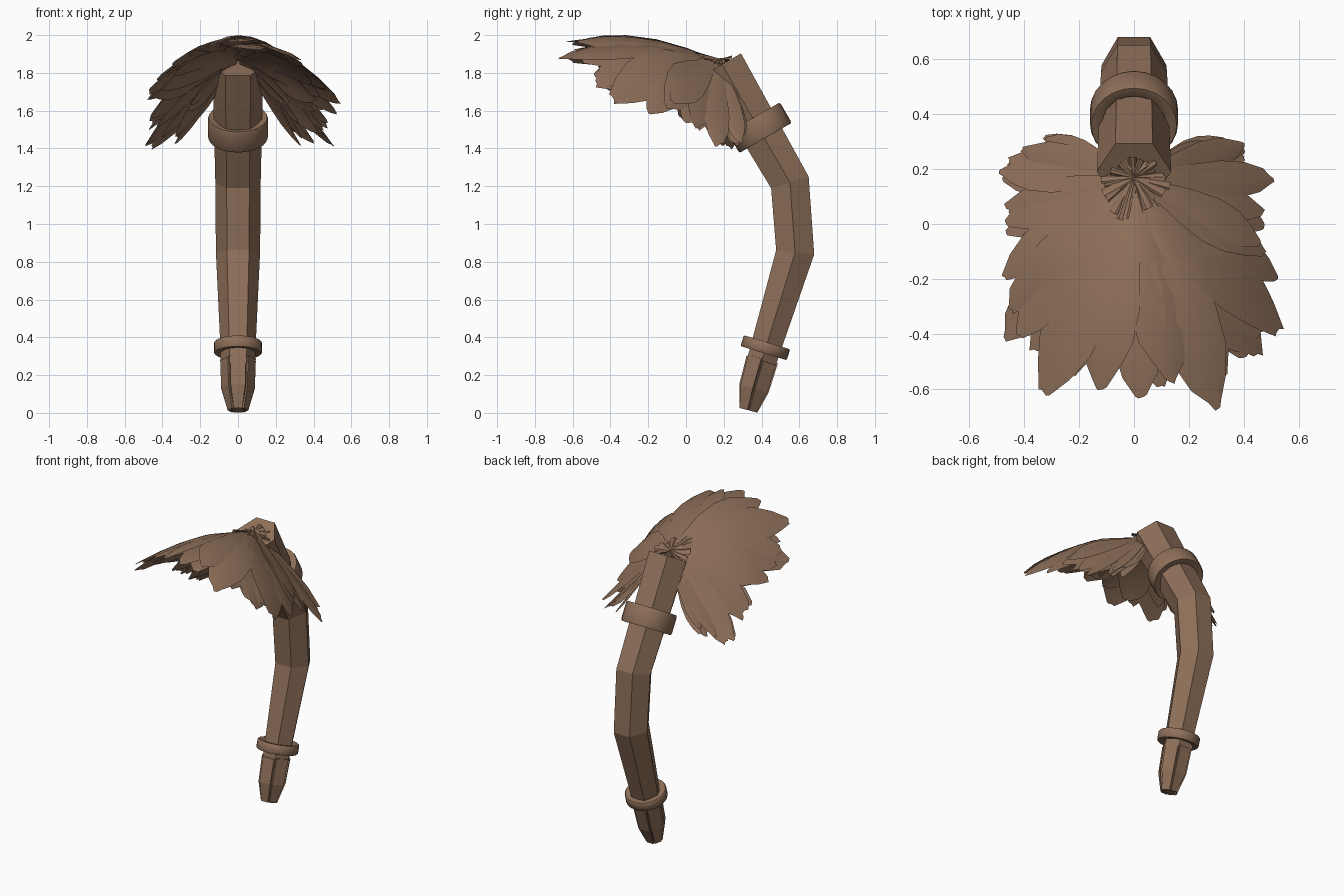
import bpy, bmesh, math, random
from mathutils import Vector

if "Cube" in bpy.data.objects:
    bpy.data.objects.remove(bpy.data.objects["Cube"])

random.seed(11)

bark = bpy.data.materials.new("bark_brown")
bark.diffuse_color = (0.27, 0.16, 0.10, 1)
bark.use_nodes = True
bark.node_tree.nodes["Principled BSDF"].inputs["Base Color"].default_value = bark.diffuse_color


def finish(name, bm, smooth=None, recalc=True):
    if recalc:
        bmesh.ops.recalc_face_normals(bm, faces=bm.faces)
    me = bpy.data.meshes.new(name)
    bm.to_mesh(me)
    bm.free()
    me.materials.append(bark)
    ob = bpy.data.objects.new(name, me)
    bpy.context.collection.objects.link(ob)
    if smooth:
        bpy.ops.object.select_all(action='DESELECT')
        ob.select_set(True)
        bpy.context.view_layer.objects.active = ob
        bpy.ops.object.shade_smooth_by_angle(angle=math.radians(smooth))
    return ob


def section(y, z, r, tangent, angles):
    """Points around a centre in the plane square to a tangent (ty, tz)."""
    t = Vector((0, *tangent)).normalized()
    n = Vector((0, t.z, -t.y))
    return [Vector((r * math.cos(a), y, z)) + n * r * math.sin(a) for a in angles]


def path_tangents(path):
    out = []
    for i in range(len(path)):
        a, b = path[max(i - 1, 0)], path[min(i + 1, len(path) - 1)]
        p = path[i]
        d1 = Vector((p[0] - a[0], p[1] - a[1]))
        d2 = Vector((b[0] - p[0], b[1] - p[1]))
        d = (d1.normalized() if d1.length else d1) + (d2.normalized() if d2.length else d2)
        out.append(d)
    return out


def skin(bm, rings, around=True, closed=False):
    vs = [[bm.verts.new(p) for p in r] for r in rings]
    n = len(vs[0])
    pairs = list(zip(vs, vs[1:])) + ([(vs[-1], vs[0])] if closed else [])
    for a, b in pairs:
        for i in range(n if around else n - 1):
            j = (i + 1) % n
            bm.faces.new((a[i], a[j], b[j], b[i]))
    return vs


HEX = [math.radians(60 * i) for i in range(6)]


def hex_rod(name, path):
    bm = bmesh.new()
    rings = [section(y, z, r, t, HEX) for (y, z, r), t in zip(path, path_tangents(path))]
    vs = skin(bm, rings)
    bm.faces.new(vs[0])
    bm.faces.new(vs[-1])
    return finish(name, bm)


# bent six-sided handle
hex_rod("handle", [(0.39, 0.24, 0.088), (0.578, 0.85, 0.117),
                   (0.55, 1.22, 0.12), (0.19, 1.845, 0.135)])

# tapered foot: solid core wrapped in six staves
foot = [(0.33, 0.015, 0.05), (0.36, 0.13, 0.085), (0.40, 0.27, 0.09)]
hex_rod("foot_core", [(y, z, r - 0.012) for y, z, r in foot])
bm = bmesh.new()
for i in range(6):
    end = random.uniform(-0.03, 0.05)
    rows = []
    for k, ((y, z, r), t) in enumerate(zip(foot, path_tangents(foot))):
        shift = end if k == 2 else 0
        rows.append(section(y + 0.3 * shift, z + shift, r, t,
                            [HEX[i] + 0.05, HEX[i] + math.pi / 3 - 0.05]))
    skin(bm, rows, around=False)
staves = finish("foot_staves", bm)
mod = staves.modifiers.new("thickness", 'SOLIDIFY')
mod.thickness = 0.01
mod.offset = 0


# bands around the handle
def band(name, y, z, tangent, inner, outer, height):
    bm = bmesh.new()
    t = Vector(tangent).normalized()
    mid = (inner + outer) / 2
    prof = [(inner, -.42), (mid, -.49), (outer - .005, -.5), (outer, -.4),
            (outer, .4), (outer - .005, .5), (mid, .49), (inner, .42)]
    angles = [math.tau * i / 24 for i in range(24)]
    rings = [section(y + t.x * h * height, z + t.y * h * height, r, tangent, angles)
             for r, h in prof]
    skin(bm, rings, closed=True)
    return finish(name, bm, 50)


band("lower_band", 0.42, 0.345, (0.29, 0.95), 0.085, 0.128, 0.06)
band("upper_band", 0.39, 1.51, (-0.36, 0.625), 0.115, 0.16, 0.125)

# canopy of overlapping leaves on a drooping dome, steep at the back
APEX_Y = 0.17


def dome(x, d):
    """Height of the canopy, d measured forward from the apex."""
    ridge = 1.862 + 0.47 * d - 0.42 * d * d
    w = min(1, max(0, (0.25 - d) / 0.3))
    round_drop = max(0.75, 1.75 - 1.1 * d) * x * x
    steep_drop = 0.97 * (math.sqrt(x * x + 0.0016) - 0.04)
    return ridge - (1 - w) * round_drop - w * steep_drop


REACH = [(0, .81), (12, .79), (22, .9), (37, .83), (50, .67), (62, .57),
         (78, .51), (95, .51), (106, .42), (122, .31)]


def reach(deg):
    a = min(abs(deg), 121.9)
    k = 0.94 if -50 < deg < -15 else 1
    for (a0, l0), (a1, l1) in zip(REACH, REACH[1:]):
        if a <= a1:
            return k * (l0 + (l1 - l0) * (a - a0) / (a1 - a0))


LEAF = [(0.03, .15), (.2, .42), (.4, .78), (.6, 1), (.78, .92), (.91, .6), (1, .2)]
CARD = [(0.05, .5), (.5, .8), (1, 1)]


def leaf(bm, deg, length, half, lift, tilt, curl=0.0, shape=LEAF, surface=dome):
    a = math.radians(deg)
    skew = random.uniform(-.3, .3)
    rows = []
    for t, w in shape:
        row = []
        for s in (-1, -.45, .45, 1):
            u = length * (t - 0.05 * abs(s) * random.random() * (t > .7))
            v = half * (w * s + skew * t * t)
            x = u * math.sin(a) + v * math.cos(a)
            d = u * math.cos(a) - v * math.sin(a)
            z = surface(x, d) + lift * min(1, t * 2) + tilt * s * w - 0.01 * s * s * w + curl * t * t
            row.append(Vector((x, APEX_Y - d, z)))
        rows.append(row)
    skin(bm, rows, around=False)


LAYERS = [("top_leaves", 21, 1.0, 0.0), ("middle_leaves", 20, 0.95, -0.015),
          ("under_leaves", 17, 0.84, -0.035)]
for name, count, scale, lift in LAYERS:
    bm = bmesh.new()
    for i in range(count):
        deg = -112 + 224 * i / (count - 1) + (random.uniform(-4, 4) if 0 < i < count - 1 else 0)
        length = reach(deg) * scale * random.uniform(.92, 1.03)
        leaf(bm, deg, length, 0.115 * length + 0.012, lift + random.uniform(-.012, .006),
             random.choice((-1, 1)) * random.uniform(.006, .02), random.uniform(-.03, .01))
    finish(name, bm, 40, recalc=False)

# short hanging leaves beside the handle
bm = bmesh.new()
for side in (-1, 1):
    for deg in (70, 82, 94, 106):
        length = random.uniform(.26, .36)
        leaf(bm, side * deg, length, 0.06, -0.03, random.uniform(-.015, .015),
             random.uniform(-.1, -.04))
finish("hanging_leaves", bm, 40, recalc=False)

# ragged crown of blunt cards over the handle end
bm = bmesh.new()
for i in range(30):
    deg = 12 * i + random.uniform(-5, 5)
    length = random.uniform(.75, 1.1) * (.115 + .04 * math.cos(math.radians(deg)))
    leaf(bm, deg, length, random.uniform(.010, .018), 0, random.uniform(-.008, .008),
         random.uniform(-.015, .02), CARD, lambda x, d: 1.878 + 0.3 * max(d, 0) - 0.25 * abs(x))
finish("crown_leaves", bm, recalc=False)
